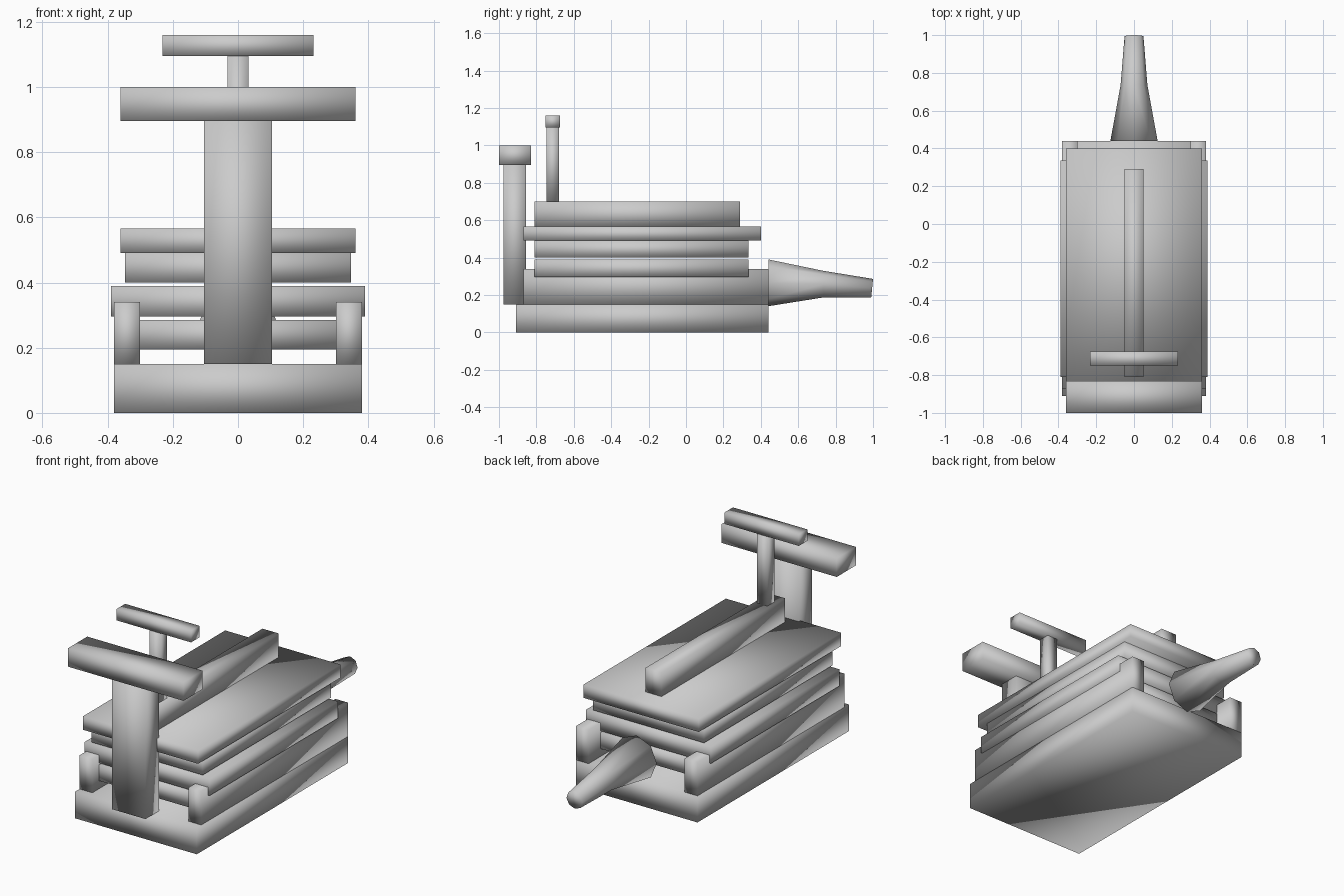
import bpy, bmesh
from math import sin, cos, tau

default = bpy.data.objects.get("Cube")
if default:
    bpy.data.objects.remove(default, do_unlink=True)

# Single plain grey material
grey = bpy.data.materials.new("plain grey")
grey.use_nodes = True
grey.diffuse_color = (0.6, 0.6, 0.6, 1)
bsdf = grey.node_tree.nodes["Principled BSDF"]
bsdf.inputs["Base Color"].default_value = grey.diffuse_color
bsdf.inputs["Roughness"].default_value = 0.8


def finish(name, bm):
    """Turn a bmesh into a smooth shaded object."""
    bmesh.ops.recalc_face_normals(bm, faces=bm.faces)
    for face in bm.faces:
        face.smooth = True
    mesh = bpy.data.meshes.new(name)
    bm.to_mesh(mesh)
    bm.free()
    mesh.materials.append(grey)
    obj = bpy.data.objects.new(name, mesh)
    bpy.context.collection.objects.link(obj)
    return obj


def block(name, x, y, z):
    """Box spanning the given (low, high) range on each axis."""
    bm = bmesh.new()
    bmesh.ops.create_cube(bm, size=1)
    for v in bm.verts:
        v.co = [lo + (c + 0.5) * (hi - lo) for c, (lo, hi) in zip(v.co, (x, y, z))]
    return finish(name, bm)


def centred(name, half_width, y, z):
    return block(name, (-half_width, half_width), y, z)


# Base slab and the two long rails on it
centred("base", 0.38, (-0.91, 0.44), (0, 0.15))
block("left_rail", (0.30, 0.38), (-0.87, 0.44), (0.15, 0.34))
block("right_rail", (-0.38, -0.30), (-0.87, 0.44), (0.15, 0.34))

# Stack of plates
centred("inner_plate", 0.31, (-0.81, 0.335), (0.195, 0.285))
centred("wide_plate", 0.39, (-0.81, 0.335), (0.295, 0.39))
centred("narrow_plate", 0.347, (-0.81, 0.335), (0.40, 0.49))
centred("top_plate", 0.36, (-0.87, 0.40), (0.49, 0.565))
centred("top_ridge", 0.05, (-0.81, 0.29), (0.565, 0.70))

# Front column with its head bar
centred("front_column", 0.105, (-0.975, -0.855), (0.15, 0.895))
centred("head_bar", 0.36, (-1.0, -0.83), (0.895, 1.0))

# Small handle on the ridge
centred("handle_post", 0.032, (-0.745, -0.68), (0.70, 1.095))
centred("handle_bar", 0.232, (-0.75, -0.675), (1.095, 1.16))

# Tapered, slightly drooping nozzle at the back: y, z, radius, lean
SIDES = 8
bm = bmesh.new()
rings = []
for y, z, r, lean in ((0.44, 0.265, 0.125, 0),
                      (0.735, 0.258, 0.071, 0),
                      (0.995, 0.236, 0.05, 0.1)):
    rings.append([bm.verts.new((r * cos(a), y + lean * r * sin(a), z + r * sin(a)))
                  for a in (tau * i / SIDES for i in range(SIDES))])
for low, high in zip(rings, rings[1:]):
    for i in range(SIDES):
        j = (i + 1) % SIDES
        bm.faces.new((low[i], low[j], high[j], high[i]))
bm.faces.new(rings[0])
bm.faces.new(rings[-1])
finish("rear_nozzle", bm)
